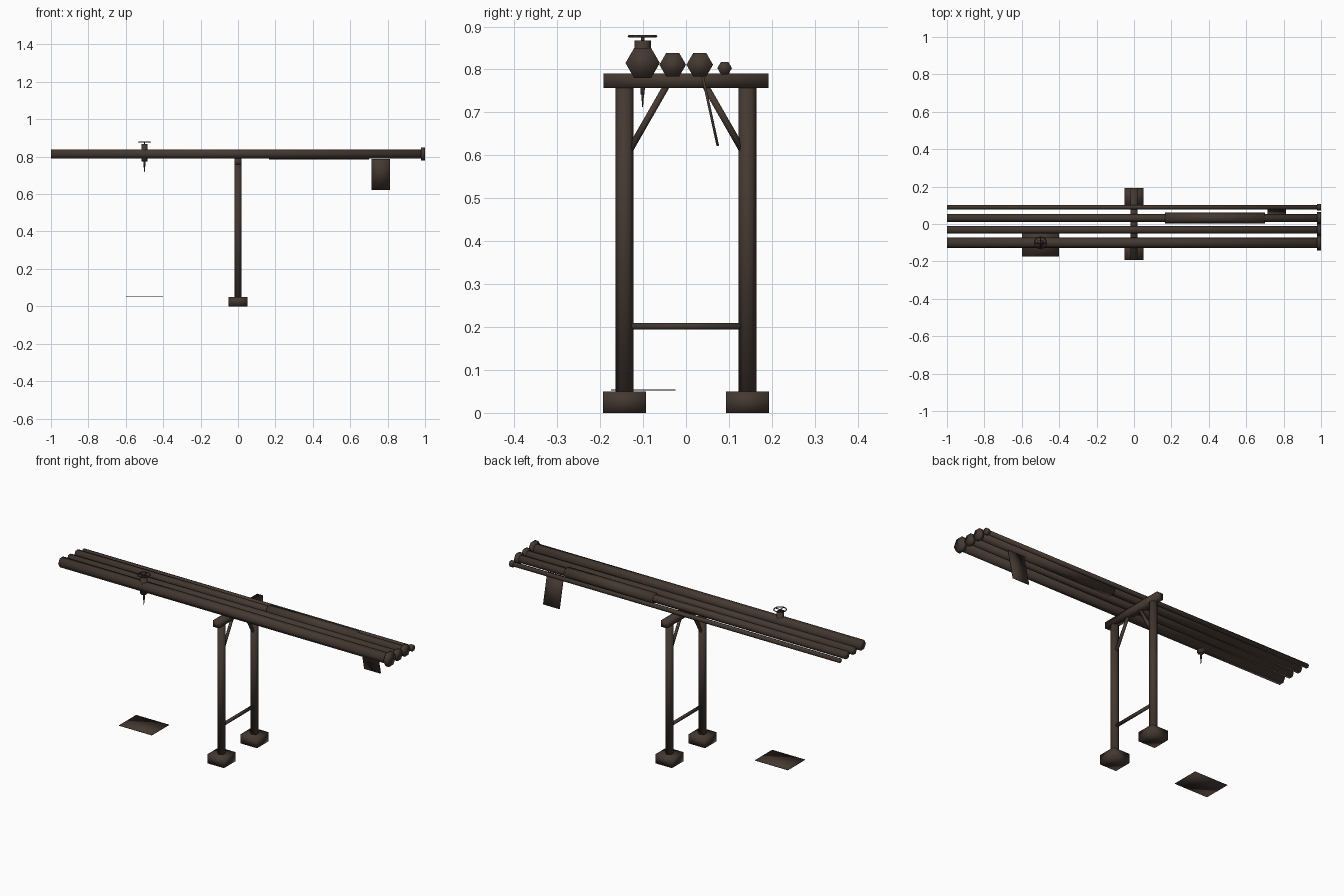
import bpy, bmesh, math
from mathutils import Vector

if "Cube" in bpy.data.objects:
    bpy.data.objects.remove(bpy.data.objects["Cube"])

brown = bpy.data.materials.new("dark_rusty_brown")
brown.diffuse_color = (0.058, 0.040, 0.031, 1)
brown.use_nodes = True
brown.node_tree.nodes["Principled BSDF"].inputs["Base Color"].default_value = brown.diffuse_color


def finish(name, bm):
    bmesh.ops.recalc_face_normals(bm, faces=bm.faces)
    for f in bm.faces:
        f.smooth = True
    me = bpy.data.meshes.new(name)
    bm.to_mesh(me)
    bm.free()
    me.materials.append(brown)
    ob = bpy.data.objects.new(name, me)
    bpy.context.collection.objects.link(ob)
    return ob


def add_rod(bm, p0, p1, r0, r1=None, side=(0, 1, 0), n=6):
    """Prism between two points, with a corner pointing along side."""
    p0, p1, u = Vector(p0), Vector(p1), Vector(side)
    v = (p1 - p0).normalized().cross(u)
    rings = []
    for p, r in ((p0, r0), (p1, r0 if r1 is None else r1)):
        rings.append([bm.verts.new(p + r * (math.cos(a) * u + math.sin(a) * v))
                      for a in (2 * math.pi * i / n for i in range(n))])
    for i in range(n):
        j = (i + 1) % n
        bm.faces.new((rings[0][i], rings[0][j], rings[1][j], rings[1][i]))
    bm.faces.new(rings[0])
    bm.faces.new(rings[1])


def rod(name, *args, **kw):
    bm = bmesh.new()
    add_rod(bm, *args, **kw)
    return finish(name, bm)


def box(name, centre, size):
    bm = bmesh.new()
    bmesh.ops.create_cube(bm, size=1)
    for v in bm.verts:
        v.co = Vector(c + s * k for c, s, k in zip(centre, size, v.co))
    return finish(name, bm)


# Support frame: feet, posts and braces on both sides
for tag, s in (("front", -1), ("back", 1)):
    y = s * 0.143
    box(tag + "_foot", (0, y, 0.025), (0.1, 0.1, 0.05))
    rod(tag + "_post", (0, y, 0.045), (0, y, 0.765), 0.021)
    rod(tag + "_brace", (0, s * 0.13, 0.614), (0, s * 0.043, 0.766), 0.009, side=(1, 0, 0))
box("top_beam", (0, 0, 0.774), (0.037, 0.384, 0.034))
rod("cross_rung", (0, -0.13, 0.202), (0, 0.13, 0.202), 0.009, side=(1, 0, 0))

# Four pipes, each with an end flange: y, z, pipe radius, flange radius
pipes = (("large_pipe", -0.101, 0.815, 0.028, 0.040),
         ("middle_pipe", -0.031, 0.811, 0.021, 0.031),
         ("wrapped_pipe", 0.032, 0.811, 0.021, 0.031),
         ("small_pipe", 0.090, 0.803, 0.012, 0.017))
for name, y, z, r, fr in pipes:
    rod(name, (-1, y, z), (0.99, y, z), r)
    rod(name + "_flange", (0.979, y, z), (1, y, z), fr)

# Lagging sleeve around the third pipe
rod("pipe_sleeve", (0.166, 0.032, 0.811), (0.70, 0.032, 0.811), 0.0295)

# Loose hanging sheet
sheet = box("hanging_sheet", (0, 0, 0), (0.098, 0.006, 0.170))
sheet.location = (0.764, 0.056, 0.705)
sheet.rotation_euler.x = math.atan2(0.036, 0.165)

# Valve with neck, stem, drip spike and hand wheel
vx, vy = -0.5, -0.101
rod("valve_neck", (vx, vy, 0.775), (vx, vy, 0.867), 0.019)
rod("valve_stem", (vx, vy, 0.86), (vx, vy, 0.878), 0.004)
rod("drip_spike_top", (vx, vy, 0.78), (vx, vy, 0.742), 0.006, 0.0045)
rod("drip_spike_tip", (vx, vy, 0.745), (vx, vy, 0.713), 0.0035, 0.001)
bpy.ops.mesh.primitive_torus_add(location=(vx, vy, 0.8775), major_radius=0.032,
                                 minor_radius=0.003, major_segments=12, minor_segments=4)
wheel = bpy.context.object
wheel.name = "hand_wheel"
wheel.data.materials.append(brown)
bpy.ops.object.shade_smooth()
bm = bmesh.new()
for a in (0, math.pi / 2):
    d = Vector((math.cos(a), math.sin(a), 0)) * 0.032
    c = Vector((vx, vy, 0.8775))
    add_rod(bm, c - d, c + d, 0.0025, side=(0, 0, 1), n=4)
finish("wheel_spokes", bm)

# Thin puddle plate beneath the drip
box("puddle_plate", (-0.5, -0.1, 0.053), (0.2, 0.15, 0.002))
